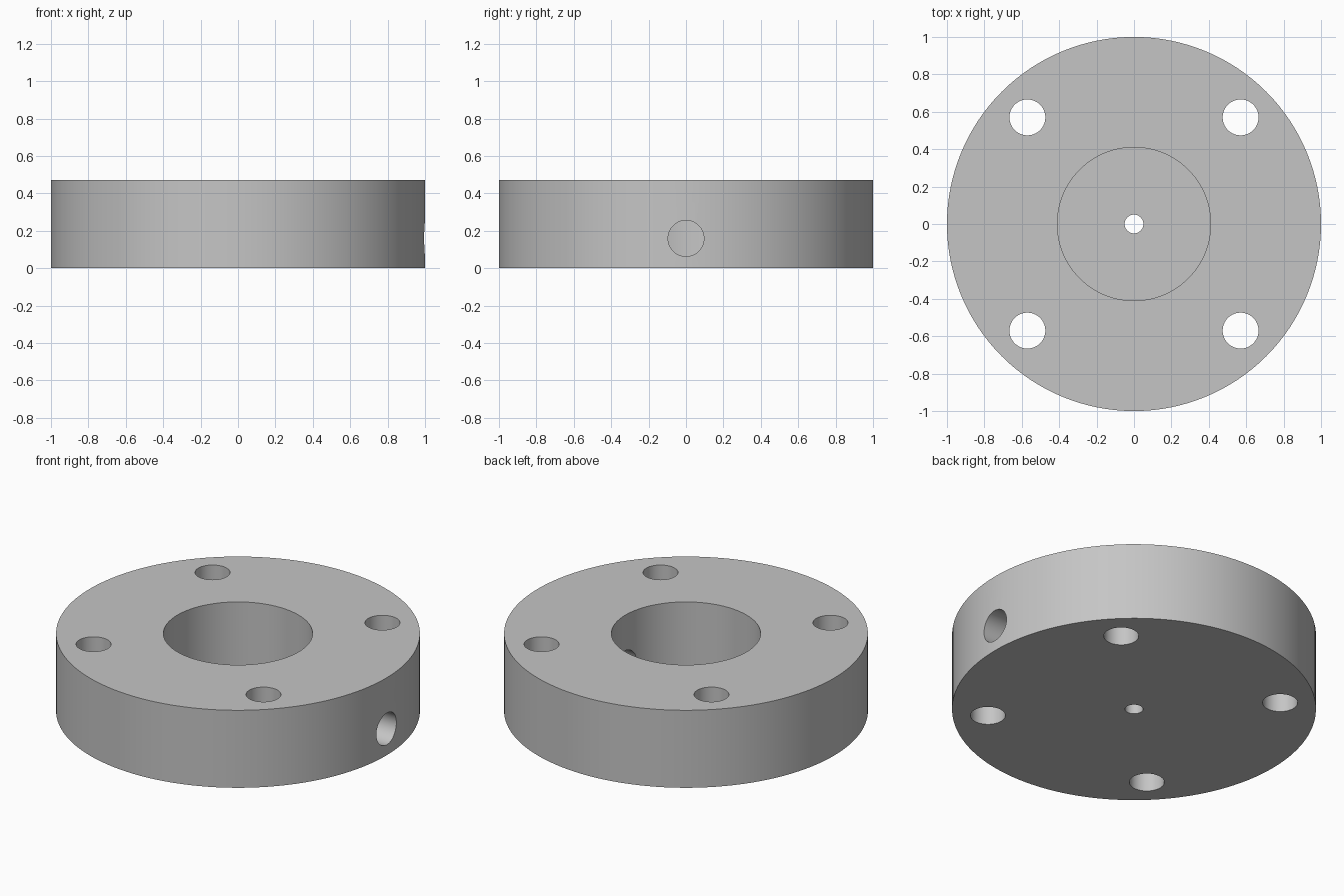
import bpy
import math

if "Cube" in bpy.data.objects:
    bpy.data.objects.remove(bpy.data.objects["Cube"], do_unlink=True)

HEIGHT = 0.47
FLOOR = 0.06
HOLE_RADIUS = 0.096
BOLT_OFFSET = 0.57

# Single plain grey material
grey = bpy.data.materials.new("plain grey")
grey.use_nodes = True
colour = (0.56, 0.56, 0.56, 1)
grey.diffuse_color = colour
grey.node_tree.nodes["Principled BSDF"].inputs["Base Color"].default_value = colour


def cylinder(name, radius, depth, location, sides=64, rotation=(0, 0, 0)):
    bpy.ops.mesh.primitive_cylinder_add(
        vertices=sides, radius=radius, depth=depth, location=location, rotation=rotation)
    obj = bpy.context.object
    obj.name = name
    obj.data.materials.append(grey)
    return obj


# Round flange body
body = cylinder("flange_body", 1, HEIGHT, (0, 0, HEIGHT / 2), 128)

# Deep central pocket and the small hole through its floor
cutters = [
    cylinder("pocket_cutter", 0.41, 1, (0, 0, FLOOR + 0.5), 96),
    cylinder("pilot_hole_cutter", 0.05, 1, (0, 0, 0), 48),
]

# Four bolt holes
for sx in (-1, 1):
    for sy in (-1, 1):
        cutters.append(cylinder("bolt_hole_cutter", HOLE_RADIUS, 2,
                                (sx * BOLT_OFFSET, sy * BOLT_OFFSET, 0)))

# Radial port from the outer wall into the pocket
cutters.append(cylinder("side_port_cutter", HOLE_RADIUS, 1, (0.7, 0, 0.159),
                        rotation=(0, math.pi / 2, 0)))

# Cut every opening, then discard the cutters
for cutter in cutters:
    cutter.hide_render = True
    bpy.context.view_layer.objects.active = body
    mod = body.modifiers.new("cut", 'BOOLEAN')
    mod.operation = 'DIFFERENCE'
    mod.solver = 'EXACT'
    mod.object = cutter
    bpy.ops.object.modifier_apply(modifier=mod.name)
    bpy.data.objects.remove(cutter, do_unlink=True)

# Smooth walls with crisp rims
bpy.ops.object.select_all(action='DESELECT')
body.select_set(True)
bpy.context.view_layer.objects.active = body
bpy.ops.object.shade_smooth_by_angle(angle=math.radians(30))
